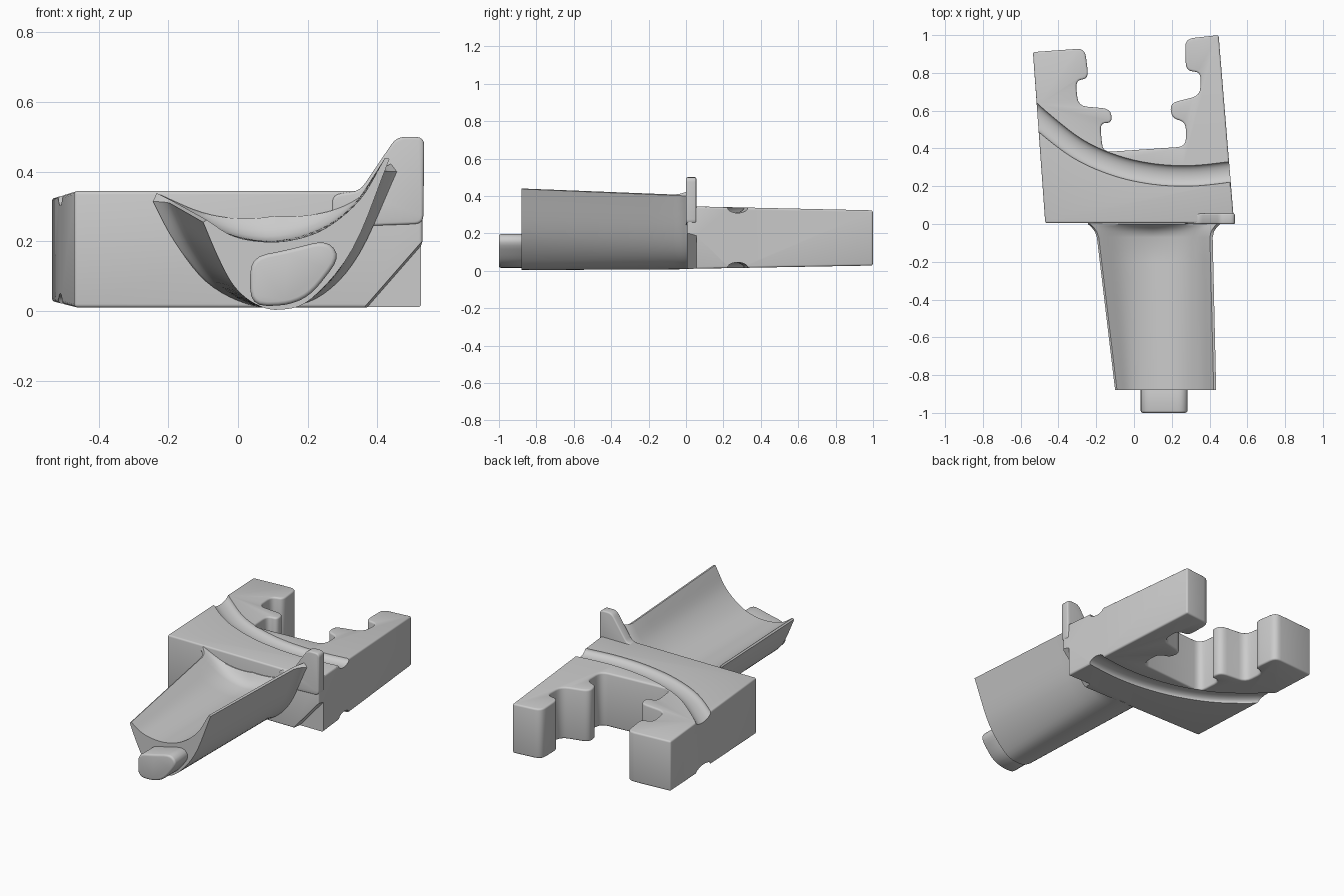
import bpy, bmesh, math
from mathutils import Vector

if "Cube" in bpy.data.objects:
    bpy.data.objects.remove(bpy.data.objects["Cube"])


def loft(name, rings):
    """Closed solid through a list of equal-length rings of 3D points."""
    bm = bmesh.new()
    vs = [[bm.verts.new(p) for p in ring] for ring in rings]
    n = len(rings[0])
    for a, b in zip(vs, vs[1:]):
        for i in range(n):
            bm.faces.new((a[i], a[(i + 1) % n], b[(i + 1) % n], b[i]))
    bm.faces.new(vs[0])
    bm.faces.new(vs[-1])
    bmesh.ops.recalc_face_normals(bm, faces=bm.faces)
    me = bpy.data.meshes.new(name)
    bm.to_mesh(me)
    bm.free()
    ob = bpy.data.objects.new(name, me)
    bpy.context.collection.objects.link(ob)
    return ob


def rounded(pts, r, steps=5):
    """2D polygon with rounded corners."""
    out = []
    for i, p in enumerate(pts):
        p = Vector(p)
        a, b = Vector(pts[i - 1]) - p, Vector(pts[(i + 1) % len(pts)]) - p
        s = p + a.normalized() * min(r, a.length * 0.45)
        e = p + b.normalized() * min(r, b.length * 0.45)
        for k in range(steps):
            t = k / (steps - 1)
            out.append(s * (1 - t) ** 2 + p * 2 * t * (1 - t) + e * t * t)
    return out


def smooth_curve(pts, sub=5):
    """Catmull-Rom curve through 2D points."""
    p = [Vector(q) for q in pts]
    p = [p[0] * 2 - p[1]] + p + [p[-1] * 2 - p[-2]]
    out = []
    for i in range(1, len(p) - 2):
        for k in range(sub):
            t = k / sub
            out.append(0.5 * (2 * p[i] + (p[i + 1] - p[i - 1]) * t
                              + (2 * p[i - 1] - 5 * p[i] + 4 * p[i + 1] - p[i + 2]) * t ** 2
                              + (3 * p[i] - p[i - 1] - 3 * p[i + 1] + p[i + 2]) * t ** 3))
    return out + [p[-2]]


def finish(ob, bevel=0, cutters=()):
    if bevel:
        m = ob.modifiers.new("bevel", 'BEVEL')
        m.width, m.segments, m.angle_limit = bevel, 3, math.radians(50)
    for c in cutters:
        c.hide_render = True
        m = ob.modifiers.new("cut", 'BOOLEAN')
        m.operation, m.solver, m.object = 'DIFFERENCE', 'EXACT', c
    bpy.ops.object.select_all(action='DESELECT')
    ob.select_set(True)
    bpy.context.view_layer.objects.active = ob
    for m in list(ob.modifiers):
        bpy.ops.object.modifier_apply(modifier=m.name)
    bpy.ops.object.shade_smooth_by_angle(angle=math.radians(35))
    for c in cutters:
        bpy.data.objects.remove(c)


def top_z(y):
    return 0.345 - 0.022 * y


def bottom_z(y):
    return 0.01 + 0.018 * y


# Root block with stepped notch opening to the back
outline = rounded([(-0.47, 0.005), (0.53, 0.005), (0.448, 1.0), (0.27, 0.98), (0.275, 0.81),
                   (0.355, 0.805), (0.35, 0.68), (0.19, 0.64), (0.20, 0.56), (0.275, 0.54),
                   (0.275, 0.41), (-0.165, 0.38), (-0.18, 0.535), (-0.115, 0.535),
                   (-0.125, 0.61), (-0.295, 0.625), (-0.31, 0.76), (-0.24, 0.77),
                   (-0.26, 0.93), (-0.535, 0.91)], 0.045)
# keep the outer corners crisp
crisp = {0: (-0.47, 0.005), 1: (0.53, 0.005), 2: (0.448, 1.0), 19: (-0.535, 0.91)}
pts = []
for c in range(20):
    if c in crisp:
        pts.append(Vector(crisp[c]))
    else:
        pts += outline[c * 5:c * 5 + 5]
root = loft("root_block", [[(p.x, p.y, f(p.y)) for p in pts] for f in (bottom_z, top_z)])

# Curved grooves across top and bottom
path = smooth_curve([(-0.62, 0.67), (-0.5, 0.555), (-0.3, 0.40), (-0.1, 0.31), (0.1, 0.265),
                     (0.3, 0.255), (0.5, 0.275), (0.62, 0.295)])


def groove(name, surf):
    rings = []
    for i, p in enumerate(path):
        d = (path[min(i + 1, len(path) - 1)] - path[max(i - 1, 0)]).normalized()
        nrm = Vector((-d.y, d.x))
        ring = []
        for k in range(20):
            a = k * math.tau / 20
            q = p + nrm * 0.055 * math.cos(a)
            ring.append((q.x, q.y, surf(p.y) + 0.03 * math.sin(a)))
        rings.append(ring)
    return loft(name, rings)


# Recess under the fin on the front right corner
recess_xz = [(0.31, -0.03), (0.58, 0.28), (0.58, -0.03)]
recess = loft("recess_cutter", [[(x, -0.1, z) for x, z in recess_xz],
                                [(x + (0.025 if x < 0.5 else 0), 0.055, z - (0.03 if z > 0 else 0))
                                 for x, z in recess_xz]])
finish(root, 0.01, [groove("top_groove_cutter", top_z), groove("bottom_groove_cutter", bottom_z), recess])

# Raised fin on the front right corner
fin_xz = rounded([(0.27, 0.24), (0.27, 0.335), (0.35, 0.345), (0.455, 0.5), (0.535, 0.5),
                  (0.532, 0.25)], 0.025)
fin = loft("corner_fin", [[(p.x, y, p.y) for p in fin_xz] for y in (0.0, 0.055)])
finish(fin, 0.008)

# Crescent blade tapering to the front
root_low = [(-0.205, 0.315), (-0.15, 0.2), (-0.07, 0.085), (0.03, 0.022), (0.13, 0.01),
            (0.23, 0.05), (0.32, 0.165), (0.415, 0.40)]
root_up = [(0.4, 0.405), (0.33, 0.305), (0.24, 0.24), (0.12, 0.205), (0.02, 0.21),
           (-0.08, 0.245), (-0.195, 0.32)]
tip_low = [(-0.10, 0.255), (-0.055, 0.15), (-0.01, 0.07), (0.05, 0.02), (0.12, 0.004),
           (0.21, 0.035), (0.33, 0.18), (0.435, 0.437)]
tip_up = [(0.422, 0.44), (0.35, 0.32), (0.25, 0.237), (0.15, 0.203), (0.06, 0.2),
          (-0.02, 0.218), (-0.09, 0.262)]
sec_root = smooth_curve(root_low) + smooth_curve(root_up)
sec_tip = smooth_curve(tip_low) + smooth_curve(tip_up)
n_low = len(smooth_curve(root_low))
rings = []
for y in (0.02, 0.0, -0.01, -0.022, -0.04, -0.07, -0.2, -0.4, -0.6, -0.8, -0.88):
    t = max(0, -y / 0.88)
    flare = max(0, 1 - max(0, -y) / 0.07) ** 2   # fillet where blade meets root
    ring = []
    for i, (a, b) in enumerate(zip(sec_root, sec_tip)):
        p = a.lerp(b, t)
        x = p.x + flare * 0.13 * (p.x - 0.1)
        z = p.y + flare * (0.07 * max(0, 1 - abs(p.x - 0.1) / 0.4) if i >= n_low else 0)
        ring.append((x, y, z))
    rings.append(ring)
blade = loft("blade", rings)
finish(blade)

# Small peg on the blade tip
peg_xz = rounded([(0.035, 0.015), (0.035, 0.155), (0.14, 0.175), (0.255, 0.205), (0.295, 0.155),
                  (0.21, 0.045), (0.14, 0.015)], 0.05)
peg = loft("tip_peg", [[(p.x, y, p.y) for p in peg_xz] for y in (-0.86, -1.0)])
finish(peg, 0.012)
